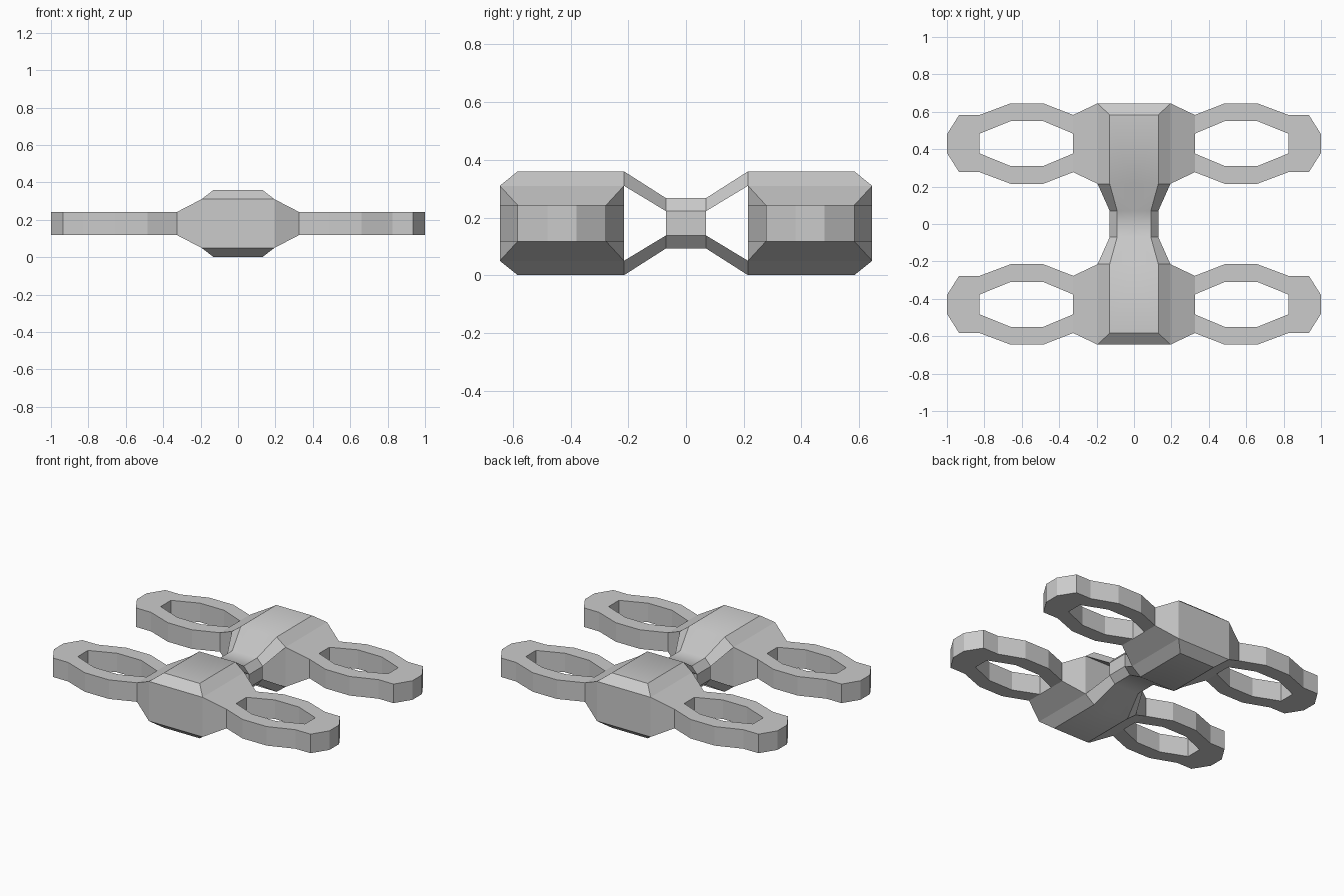
import bpy, bmesh

if "Cube" in bpy.data.objects:
    bpy.data.objects.remove(bpy.data.objects["Cube"])

MID_Z = 0.18      # height of the horizontal symmetry plane
POD_Y = 0.43      # centre line of each pod and its ring guards
IN, OUT, CAP = 0.215, 0.645, 0.583   # pod inner end, outer end, start of end bevel
TOP, SHO, ARM = 0.18, 0.13, 0.0625   # half heights: ridge, shoulder, ring guard
W_Y, W_TOP, W_SHO = 0.07, 0.0875, 0.0425   # waist half length and half heights

bm = bmesh.new()


def face(*pts):
    return bm.faces.new([bm.verts.new(p) for p in pts])


def wall(pts, h):
    """Vertical strip from height h to the symmetry plane along a path."""
    for (x0, y0), (x1, y1) in zip(pts, pts[1:]):
        face((x0, y0, h), (x1, y1, h), (x1, y1, 0), (x0, y0, 0))


def ridge(sections):
    """Top strip and chamfer strip through (y_top, x_top, z_top, y_side, x_side, z_side)."""
    for a, b in zip(sections, sections[1:]):
        face((0, a[0], a[2]), (a[1], a[0], a[2]), (b[1], b[0], b[2]), (0, b[0], b[2]))
        face((a[1], a[0], a[2]), (a[4], a[3], a[5]), (b[4], b[3], b[5]), (b[1], b[0], b[2]))


# One octant of the body: waist, sloping strut, pod
ridge([(0, 0.09, W_TOP, 0, 0.13, W_SHO),
       (W_Y, 0.09, W_TOP, W_Y, 0.13, W_SHO),
       (IN, 0.13, TOP, IN, 0.195, SHO),
       (CAP, 0.13, TOP, OUT, 0.195, SHO)])
# Waist sides, strut underside, pod ends
wall([(0.13, 0), (0.13, W_Y), (0, W_Y)], W_SHO)
face((0, W_Y, W_SHO), (0.13, W_Y, W_SHO), (0.195, IN, SHO), (0, IN, SHO))
wall([(0, IN), (0.195, IN)], SHO)
wall([(0, OUT), (0.195, OUT)], SHO)
face((0, CAP, TOP), (0.13, CAP, TOP), (0.195, OUT, SHO), (0, OUT, SHO))

# Tapered flank joining pod to ring guard
lo = 2 * POD_Y - CAP
face((0.195, IN, SHO), (0.195, OUT, SHO), (0.325, CAP, ARM), (0.325, lo, ARM))
for y0, y1 in ((OUT, CAP), (IN, lo)):
    face((0.195, y0, SHO), (0.325, y1, ARM), (0.325, y1, 0), (0.195, y0, 0))

# Ring guard: half outlines, mirrored about the pod centre line
outer = [(0.325, CAP), (0.485, OUT), (0.66, OUT), (0.825, CAP), (0.935, CAP), (1, 0.48)]
inner = [(0.325, 0.483), (0.485, 0.55), (0.66, 0.55), (0.825, 0.483)]


def flip(pts):
    return [(x, 2 * POD_Y - y) for x, y in pts]


for o, i in ((outer, inner), (flip(outer), flip(inner))):
    for k in range(3):
        face(*[(x, y, ARM) for x, y in (o[k], o[k + 1], i[k + 1], i[k])])
    wall(o, ARM)
    wall(i, ARM)
tip = outer[3:] + flip(outer)[:2:-1] + [flip(inner)[3], inner[3]]
face(*[(x, y, ARM) for x, y in tip])
for p in (outer, inner):
    if p is outer:
        wall([p[-1], flip(p)[-1]], ARM)
    else:
        wall([p[-1], flip(p)[-1]], ARM)
        wall([p[0], flip(p)[0]], ARM)

# Mirror the octant through all three planes and weld
for axis in range(3):
    dup = bmesh.ops.duplicate(bm, geom=bm.verts[:] + bm.edges[:] + bm.faces[:])
    for e in dup["geom"]:
        if isinstance(e, bmesh.types.BMVert):
            e.co[axis] *= -1
bmesh.ops.remove_doubles(bm, verts=bm.verts[:], dist=1e-4)
# Drop seams on flat areas
bmesh.ops.dissolve_limit(bm, angle_limit=0.01, verts=bm.verts[:], edges=bm.edges[:])
bmesh.ops.recalc_face_normals(bm, faces=bm.faces[:])

# The back and belly of the body are shaded as one smooth surface
for f in bm.faces:
    f.smooth = (abs(f.normal.z) > 0.8 and max(abs(v.co.x) for v in f.verts) < 0.14
                and max(abs(v.co.z) for v in f.verts) > W_SHO + 0.01)

mesh = bpy.data.meshes.new("four_ring_frame")
bm.to_mesh(mesh)
bm.free()
frame = bpy.data.objects.new("four_ring_frame", mesh)
frame.location.z = MID_Z
bpy.context.collection.objects.link(frame)
